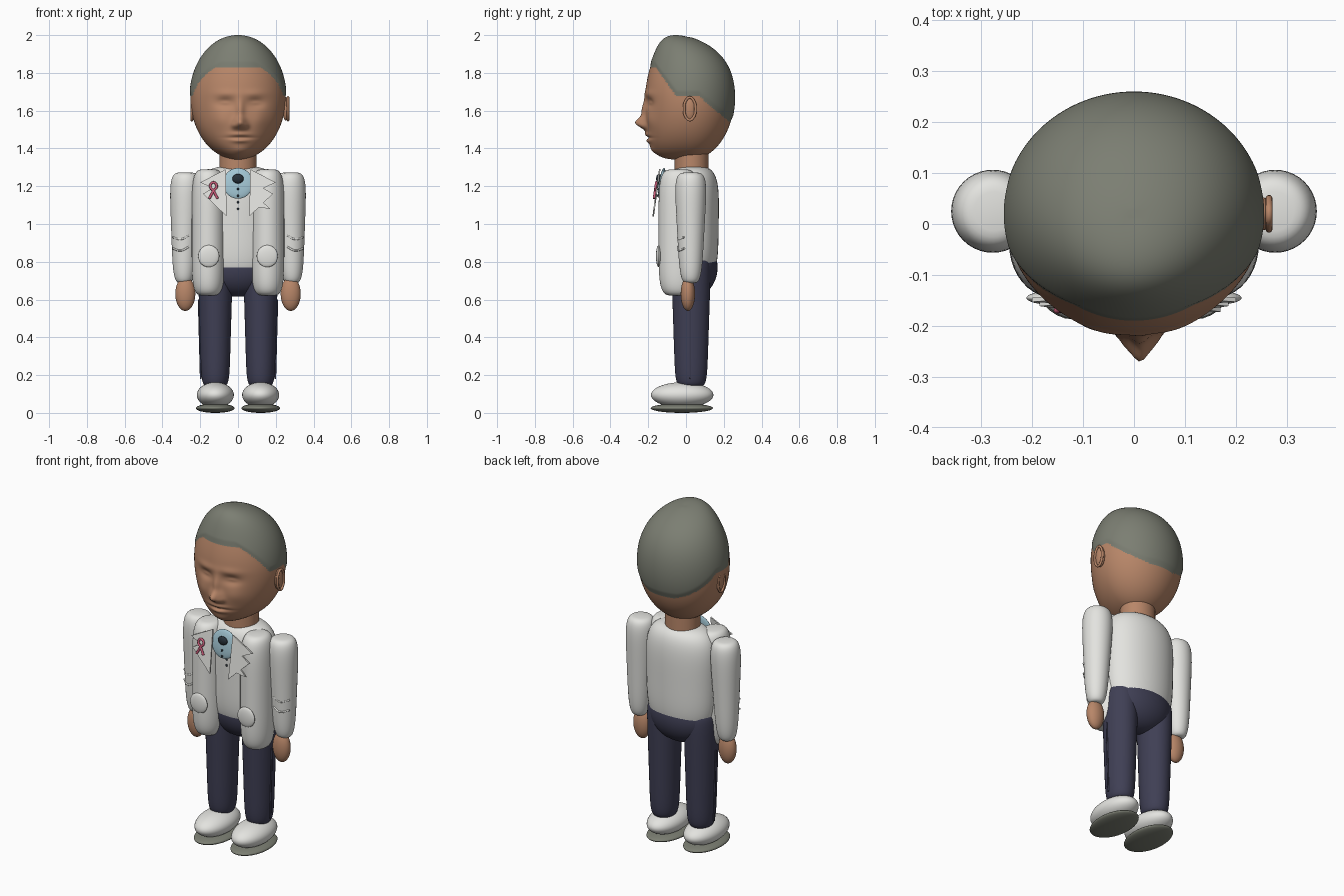
import bpy, bmesh, math
from mathutils import Vector

default_cube = bpy.data.objects.get("Cube")
if default_cube:
    bpy.data.objects.remove(default_cube, do_unlink=True)


def material(name, red, green, blue):
    mat = bpy.data.materials.new(name)
    mat.use_nodes = True
    colour = (red, green, blue, 1)
    mat.diffuse_color = colour
    mat.node_tree.nodes["Principled BSDF"].inputs["Base Color"].default_value = colour
    return mat


SKIN = material("skin", 0.48, 0.24, 0.14)
HAIR = material("grey hair", 0.2, 0.21, 0.17)
WHITE = material("white cloth", 0.77, 0.77, 0.74)
NAVY = material("navy cloth", 0.05, 0.05, 0.09)
BLUE = material("pale blue", 0.36, 0.56, 0.65)
PINK = material("pink ribbon", 0.6, 0.11, 0.2)
DARK = material("dark trim", 0.02, 0.03, 0.04)


def link(name, data, mat):
    data.materials.append(mat)
    ob = bpy.data.objects.new(name, data)
    bpy.context.collection.objects.link(ob)
    return ob


def mesh_from(bm, name):
    bmesh.ops.recalc_face_normals(bm, faces=bm.faces)
    mesh = bpy.data.meshes.new(name)
    bm.to_mesh(mesh)
    bm.free()
    return mesh


def rounded(height, power):
    """Radius at a height from -1 to 1; a higher power gives flatter ends."""
    return max(0, 1 - abs(height) ** power) ** (1 / power)


def blob(name, mat, centre, radii, power=2, taper=0, segments=40):
    """Ellipsoid or rounded column, wider at the top when taper is positive."""
    bm = bmesh.new()
    bmesh.ops.create_uvsphere(bm, u_segments=segments, v_segments=segments, radius=1)
    for v in bm.verts:
        height = max(-1, min(1, v.co.z))
        ring = math.hypot(v.co.x, v.co.y)
        widen = rounded(height, power) / ring if ring > 0.001 else 0
        widen *= 1 + taper * height
        v.co = (v.co.x * widen * radii[0], v.co.y * widen * radii[1], height * radii[2])
    mesh = mesh_from(bm, name)
    mesh.shade_smooth()
    ob = link(name, mesh, mat)
    ob.location = centre
    return ob


def lapel_front(height):
    """Lapels lean forward towards their lower end."""
    return -0.135 - 0.14 * (1.29 - height)


def plate(name, mat, points):
    bm = bmesh.new()
    face = bm.faces.new([bm.verts.new((x, lapel_front(z), z)) for x, z in points])
    extruded = bmesh.ops.extrude_face_region(bm, geom=[face])["geom"]
    for v in extruded:
        if isinstance(v, bmesh.types.BMVert):
            v.co.y -= 0.008
    return link(name, mesh_from(bm, name), mat)


def tube(name, mat, points, radius, closed=False):
    curve = bpy.data.curves.new(name, "CURVE")
    curve.dimensions = "3D"
    curve.bevel_depth = radius
    curve.bevel_resolution = 3
    curve.use_fill_caps = True
    spline = curve.splines.new("BEZIER")
    spline.bezier_points.add(len(points) - 1)
    for knot, position in zip(spline.bezier_points, points):
        knot.co = position
        knot.handle_left_type = knot.handle_right_type = "AUTO"
    spline.use_cyclic_u = closed
    return link(name, curve, mat)


def clamp(value, top):
    return max(0, min(top, value))


def hair_edge(y):
    """Hairline: high over the forehead, level at the ears, low at the nape."""
    return 0.005 + clamp(-1.4 * (y + 0.07), 0.155) - clamp(0.85 * (y - 0.05), 0.13)


# Face features, relative to the head centre:
# distance from the middle, height, half width, half height, forward amount
FEATURES = {
    "nose tip": (0, -0.135, 0.03, 0.03, 0.05),
    "nose bridge": (0, -0.07, 0.02, 0.06, 0.02),
    "nostril": (0.03, -0.15, 0.016, 0.016, 0.014),
    "eye socket": (0.08, -0.03, 0.045, 0.026, -0.018),
    "eyelid": (0.08, -0.03, 0.026, 0.01, 0.007),
    "brow": (0.075, 0.02, 0.06, 0.02, 0.006),
    "cheek": (0.1, -0.12, 0.045, 0.045, 0.008),
    "upper lip": (0, -0.195, 0.05, 0.01, 0.009),
    "mouth line": (0, -0.213, 0.065, 0.006, -0.008),
    "lower lip": (0, -0.23, 0.04, 0.01, 0.01),
    "chin": (0, -0.28, 0.045, 0.02, 0.006),
}


def face_relief(x, z):
    total = 0
    for across, up, width, tall, amount in FEATURES.values():
        for side in (-1, 1) if across else (1,):
            dx = (x - 0.012 - side * across) / width
            dz = (z - up) / tall
            total += amount * math.exp(-dx * dx - dz * dz)
    return total


# Head: full jaw in front, crown pulled forward
HEAD_HEIGHT = 0.33
head = blob("head", SKIN, (0, 0.02, 1.67), (0.252, 0.235, HEAD_HEIGHT), segments=150)
for v in head.data.vertices:
    height = v.co.z / HEAD_HEIGHT
    if height < 0 and v.co.y < 0:
        v.co.y *= rounded(height, 4) / max(rounded(height, 2), 0.01)
    if height > 0:
        v.co.y -= 0.07 * height ** 4

# Hair: the faces above the hairline, slightly raised
head.data.materials.append(HAIR)
for face in head.data.polygons:
    face.material_index = int(face.center.z > hair_edge(face.center.y))
for v in head.data.vertices:
    x, y, z = v.co
    outward = Vector((x, y, 0)).normalized()
    v.co += outward * clamp((z - hair_edge(y)) / 6, 0.005)
    if y < -0.06:
        v.co.y -= face_relief(x, z)

# Neck, shirt and hips
blob("neck", SKIN, (0, 0.03, 1.32), (0.098, 0.09, 0.1), power=8)
blob("shirt", WHITE, (0, 0.035, 1), (0.215, 0.138, 0.305), power=4, taper=0.03)
blob("hips", NAVY, (0, 0.04, 0.77), (0.195, 0.127, 0.155))

for name, s in (("left", 1), ("right", -1)):
    # Ear with a raised rim
    ear = Vector((0.243 * s + 0.01, 0.02, 1.61))
    blob(name + "_ear", SKIN, ear, (0.018, 0.032, 0.062))
    angles = [math.tau * k / 8 for k in range(8)]
    rim = [ear + Vector((0.012 * s, 0.03 * math.cos(a), 0.06 * math.sin(a))) for a in angles]
    tube(name + "_ear_rim", SKIN, rim, 0.007, closed=True)

    # Open coat front, with its lapel and pocket
    blob(name + "_coat_front", WHITE, (0.157 * s, -0.04, 0.955), (0.088, 0.105, 0.335), power=5)
    lapel = [(0.065, 1.29), (0.2, 1.22), (0.135, 1.19), (0.185, 1.16), (0.06, 1.04)]
    plate(name + "_lapel", WHITE, [(s * x, z) for x, z in lapel])
    blob(name + "_pocket", WHITE, (0.155 * s, -0.145, 0.83), (0.056, 0.014, 0.058))

    # Arm
    sleeve = blob(name + "_sleeve", WHITE, (0.281 * s, 0.025, 0.98), (0.073, 0.073, 0.293),
                  power=5, taper=0.22)
    sleeve.rotation_euler.y = -0.02 * s
    for z in (0.86, 0.92):
        crease = [(0.26 * s, -0.04, z + 0.02), (0.3 * s, -0.04, z), (0.345 * s, -0.01, z + 0.01)]
        tube(name + "_sleeve_crease", WHITE, crease, 0.005)
    blob(name + "_hand", SKIN, (0.279 * s, 0.01, 0.63), (0.053, 0.038, 0.09))

    # Leg, shoe and sole
    blob(name + "_leg", NAVY, (0.12 * s, 0.027, 0.485), (0.084, 0.095, 0.345), power=8, taper=0.12)
    tube(name + "_trouser_seam", NAVY, [(0.197 * s, 0.02, 0.18), (0.208 * s, 0.02, 0.6)], 0.005)
    blob(name + "_shoe", WHITE, (0.12 * s, -0.02, 0.095), (0.098, 0.165, 0.067))
    blob(name + "_sole", HAIR, (0.12 * s, -0.022, 0.025), (0.102, 0.165, 0.025))

plate("pocket_square", WHITE, [(0.1, 1.09), (0.17, 1.08), (0.15, 1.1), (0.125, 1.12)])

# Collar, knot and buttons
collar = blob("collar_disc", BLUE, (0, -0.128, 1.215), (0.08, 0.016, 0.082))
collar.rotation_euler.x = -0.15
blob("tie_knot", DARK, (0, -0.144, 1.24), (0.03, 0.014, 0.025))
for number in range(4):
    depth = -0.15 if number < 2 else -0.106
    blob("button", DARK, (0, depth, 1.185 - 0.035 * number), [0.006] * 3, segments=12)

# Looped ribbon on the right lapel
loop = [(0.022, -0.04), (0, 0), (-0.017, 0.025), (0, 0.045), (0.017, 0.025), (0, 0), (-0.022, -0.04)]
tube("ribbon", PINK, [(x - 0.13, lapel_front(z + 1.175) - 0.013, z + 1.175) for x, z in loop], 0.0065)
